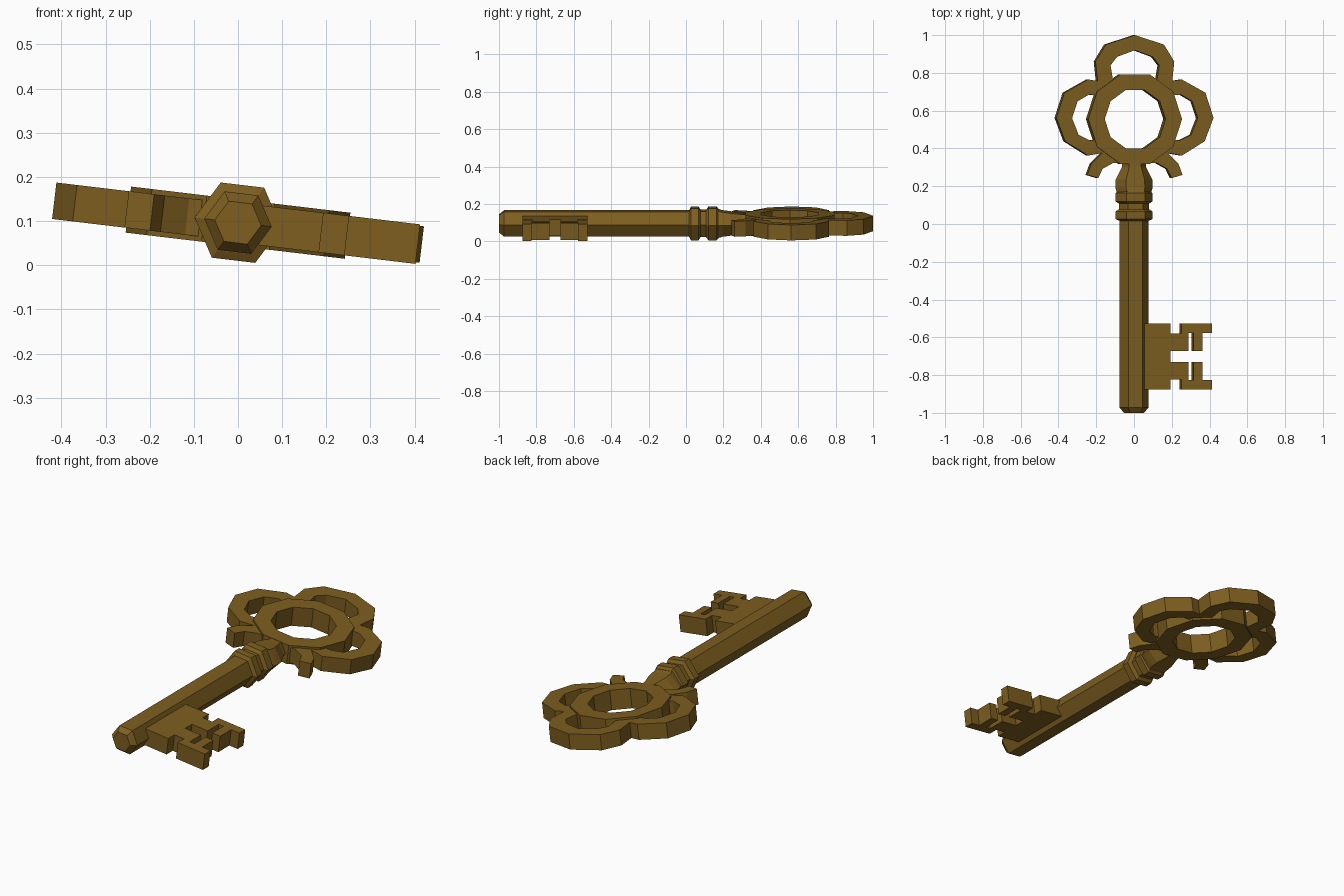
import bpy, bmesh, math
from mathutils import Matrix

if "Cube" in bpy.data.objects:
    bpy.data.objects.remove(bpy.data.objects["Cube"])

brass = bpy.data.materials.new("aged_brass")
brass.diffuse_color = (0.205, 0.112, 0.014, 1)
brass.use_nodes = True
brass.node_tree.nodes["Principled BSDF"].inputs["Base Color"].default_value = brass.diffuse_color

# the whole key is rolled slightly about its length
ROLL = Matrix.Translation((0, 0, 0.0965)) @ Matrix.Rotation(math.radians(6.8), 4, 'Y')


def finish(name, bm):
    bmesh.ops.recalc_face_normals(bm, faces=bm.faces)
    bm.transform(ROLL)
    mesh = bpy.data.meshes.new(name)
    bm.to_mesh(mesh)
    bm.free()
    mesh.materials.append(brass)
    obj = bpy.data.objects.new(name, mesh)
    bpy.context.collection.objects.link(obj)


def extrude_up(bm, faces, thick):
    ext = bmesh.ops.extrude_face_region(bm, geom=faces)
    verts = [v for v in ext["geom"] if isinstance(v, bmesh.types.BMVert)]
    bmesh.ops.translate(bm, verts=verts, vec=(0, 0, thick))


def plate(name, pts, thick):
    bm = bmesh.new()
    f = bm.faces.new([bm.verts.new((x, y, -thick / 2)) for x, y in pts])
    extrude_up(bm, [f], thick)
    finish(name, bm)


def band(name, outer, inner, thick, closed=False):
    bm = bmesh.new()
    o, i = ([bm.verts.new((x, y, -thick / 2)) for x, y in p] for p in (outer, inner))
    n = len(o)
    faces = [bm.faces.new((o[k], o[(k + 1) % n], i[(k + 1) % n], i[k]))
             for k in range(n if closed else n - 1)]
    extrude_up(bm, faces, thick)
    finish(name, bm)


def hex_loft(name, profile):
    """Six-sided loft along y from (y, x radius, z radius)."""
    bm = bmesh.new()
    rings = [[bm.verts.new((rx * math.cos(k * math.pi / 3), y, rz * math.sin(k * math.pi / 3)))
              for k in range(6)] for y, rx, rz in profile]
    for a, b in zip(rings, rings[1:]):
        for k in range(6):
            bm.faces.new((a[k], a[(k + 1) % 6], b[(k + 1) % 6], b[k]))
    bm.faces.new(rings[0])
    bm.faces.new(rings[-1])
    finish(name, bm)


def flip(pts, s):
    return [(x * s, y) for x, y in pts]


# shaft with chamfered tip
hex_loft("shaft", [(y, r, r) for y, r in [(-1, 0.053), (-0.972, 0.077), (0.03, 0.077)]])

# two collars and the waist between them
hex_loft("collars", [(y, r, r) for y, r in [
    (0.017, 0.078), (0.027, 0.099), (0.066, 0.099), (0.078, 0.08), (0.108, 0.08),
    (0.12, 0.099), (0.163, 0.099), (0.175, 0.085)]])

# flared neck running into the bow
hex_loft("neck", [(0.17, 0.092, 0.085), (0.195, 0.1, 0.076), (0.235, 0.098, 0.07),
                  (0.30, 0.065, 0.06), (0.37, 0.06, 0.055)])

# central ten-sided ring
def decagon(r):
    return [(r * math.cos(k * math.pi / 5), 0.555 + r * math.sin(k * math.pi / 5))
            for k in range(10)]

band("bow_ring", decagon(0.25), decagon(0.162), 0.105, True)

# top lobe
half_out = [(0.195, 0.72), (0.21, 0.86), (0.155, 0.95)]
half_in = [(0.11, 0.72), (0.13, 0.84), (0.095, 0.885)]
band("top_lobe",
     half_out + [(0, 1.0)] + flip(half_out[::-1], -1),
     half_in + [(0, 0.92)] + flip(half_in[::-1], -1), 0.083)

# side lobes and curled hooks
side_out = [(0.16, 0.752), (0.25, 0.765), (0.376, 0.695), (0.419, 0.562),
            (0.372, 0.438), (0.25, 0.362), (0.15, 0.38)]
side_in = [(0.17, 0.68), (0.245, 0.685), (0.305, 0.65), (0.335, 0.56),
           (0.3, 0.472), (0.24, 0.443), (0.17, 0.45)]
hook_out = [(0.11, 0.41), (0.175, 0.375), (0.233, 0.317), (0.254, 0.26)]
hook_in = [(0.04, 0.325), (0.116, 0.323), (0.172, 0.292), (0.196, 0.243)]
for side, s in (("right", 1), ("left", -1)):
    band(side + "_lobe", flip(side_out, s), flip(side_in, s), 0.083)
    band(side + "_hook", flip(hook_out, s), flip(hook_in, s), 0.083)

# key bit: plate plus two mirrored slotted teeth in one outline
tooth = [(0.19, -0.672), (0.285, -0.672), (0.285, -0.577), (0.313, -0.577),
         (0.313, -0.672), (0.36, -0.672), (0.36, -0.577), (0.41, -0.577),
         (0.41, -0.527), (0.247, -0.527), (0.247, -0.58), (0.19, -0.58)]
lower = [(x, -1.402 - y) for x, y in tooth[::-1]]
plate("bit", [(0.03, -0.875), (0.19, -0.875)] + lower + tooth
      + [(0.19, -0.527), (0.03, -0.527)], 0.09)
